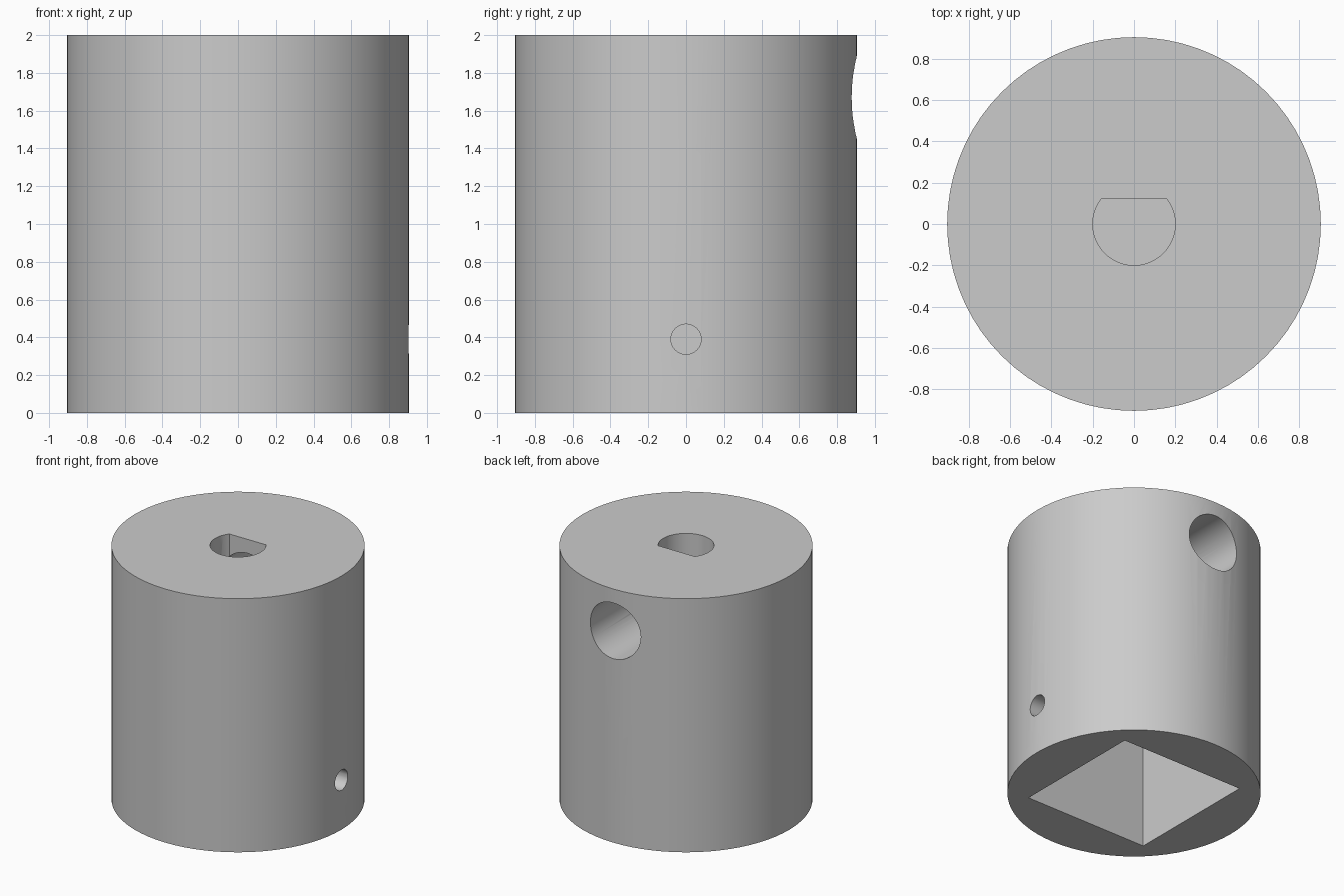
import bpy
import bmesh
from math import radians
from mathutils import Matrix, Vector

default_cube = bpy.data.objects.get("Cube")
if default_cube:
    bpy.data.objects.remove(default_cube, do_unlink=True)

RADIUS, HEIGHT = 0.905, 2.0
SHAFT_RADIUS, SHAFT_FLAT, SHAFT_FLOOR = 0.2, 0.12, 1.2
POCKET_SIDE, POCKET_DEPTH = 1.07, 1.0

grey = bpy.data.materials.new("plain grey")
grey.use_nodes = True
grey.diffuse_color = (0.6, 0.6, 0.6, 1)
grey.node_tree.nodes["Principled BSDF"].inputs["Base Color"].default_value = grey.diffuse_color


def make_object(name, bm):
    bmesh.ops.recalc_face_normals(bm, faces=bm.faces)
    mesh = bpy.data.meshes.new(name)
    bm.to_mesh(mesh)
    bm.free()
    mesh.materials.append(grey)
    obj = bpy.data.objects.new(name, mesh)
    bpy.context.collection.objects.link(obj)
    return obj


def rod(start, end, radius, segments):
    """Capped cylinder between two points."""
    start, end = Vector(start), Vector(end)
    axis = end - start
    turn = Vector((0, 0, 1)).rotation_difference(axis).to_matrix().to_4x4()
    bm = bmesh.new()
    bmesh.ops.create_cone(bm, cap_ends=True, segments=segments, radius1=radius, radius2=radius,
                          depth=axis.length, matrix=Matrix.Translation((start + end) / 2) @ turn)
    return bm


# Solid round body
body = make_object("coupling_body", rod((0, 0, 0), (0, 0, HEIGHT), RADIUS, 72))

# D-shaped shaft socket in the top
socket = rod((0, 0, SHAFT_FLOOR), (0, 0, HEIGHT + 0.1), SHAFT_RADIUS, 48)
cut = bmesh.ops.bisect_plane(socket, geom=socket.verts[:] + socket.edges[:] + socket.faces[:],
                             plane_co=(0, SHAFT_FLAT, 0), plane_no=(0, 1, 0), clear_outer=True)
rim = [e for e in cut["geom_cut"] if isinstance(e, bmesh.types.BMEdge)]
bmesh.ops.holes_fill(socket, edges=rim, sides=0)

# Square pocket in the bottom
pocket = bmesh.new()
size = Matrix.Diagonal((POCKET_SIDE, POCKET_SIDE, POCKET_DEPTH + 0.1, 1))
bmesh.ops.create_cube(pocket, size=1,
                      matrix=Matrix.Translation((0, 0, (POCKET_DEPTH - 0.1) / 2)) @ size)

cutters = [
    make_object("shaft_socket_cutter", socket),
    make_object("square_pocket_cutter", pocket),
    # Wide screw hole at the back, narrow pin hole at the side
    make_object("screw_hole_cutter", rod((0, 0, 1.67), (0, 1.2, 1.67), 0.22, 48)),
    make_object("pin_hole_cutter", rod((0.4, 0, 0.39), (1.2, 0, 0.39), 0.08, 32)),
]

bpy.context.view_layer.objects.active = body
for cutter in cutters:
    cutter.hide_render = True
    mod = body.modifiers.new(cutter.name, 'BOOLEAN')
    mod.operation = 'DIFFERENCE'
    mod.solver = 'EXACT'
    mod.object = cutter
    bpy.ops.object.modifier_apply(modifier=mod.name)
    bpy.data.objects.remove(cutter, do_unlink=True)

# Smooth walls with crisp rims
for obj in bpy.context.selected_objects:
    obj.select_set(False)
body.select_set(True)
bpy.ops.object.shade_smooth_by_angle(angle=radians(30))
